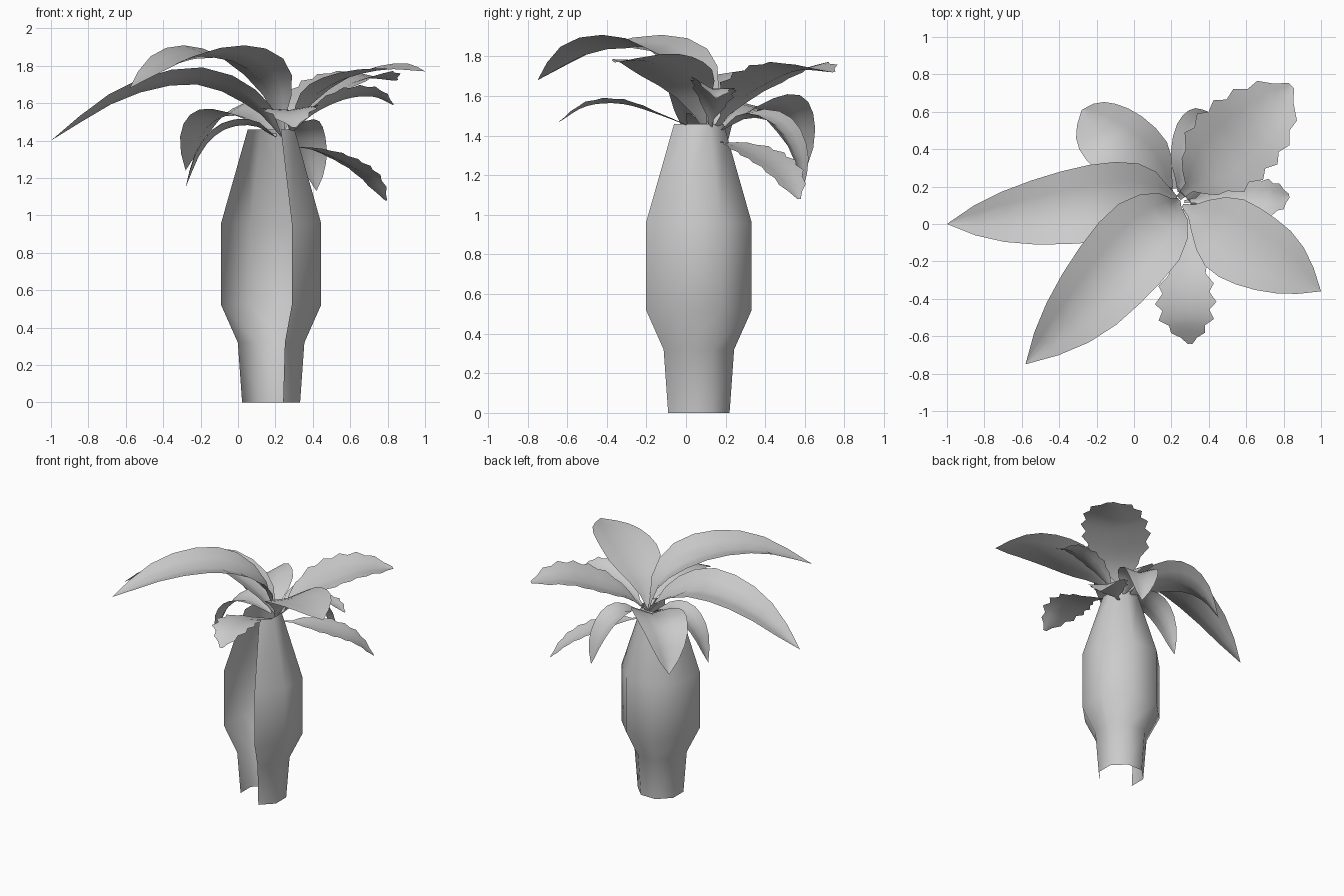
import bpy
import math
from mathutils import Vector

cube = bpy.data.objects.get("Cube")
if cube:
    bpy.data.objects.remove(cube, do_unlink=True)

grey = bpy.data.materials.new("plain grey")
grey.use_nodes = True
grey.diffuse_color = (0.6, 0.6, 0.6, 1)
grey.node_tree.nodes["Principled BSDF"].inputs["Base Color"].default_value = (0.6, 0.6, 0.6, 1)


def add_object(name, verts, rows, cols):
    """Make a smooth grid sheet from rows of vertices."""
    faces = []
    for r in range(rows - 1):
        for c in range(cols - 1):
            a = r * cols + c
            faces.append((a, a + 1, a + cols + 1, a + cols))
    mesh = bpy.data.meshes.new(name)
    mesh.from_pydata(verts, [], faces)
    mesh.materials.append(grey)
    mesh.shade_smooth()
    obj = bpy.data.objects.new(name, mesh)
    bpy.context.collection.objects.link(obj)


def sample(values, t):
    """Piecewise linear lookup."""
    f = t * (len(values) - 1)
    i = min(int(f), len(values) - 2)
    return values[i] + (values[i + 1] - values[i]) * (f - i)


def spline(points, t):
    """Smooth curve through the points."""
    p = [Vector(q) for q in points]
    p = [2 * p[0] - p[1]] + p + [2 * p[-1] - p[-2]]
    f = t * (len(points) - 1)
    i = min(int(f), len(points) - 2)
    u = f - i
    a, b, c, d = p[i:i + 4]
    return 0.5 * (2 * b + (c - a) * u + (2 * a - 5 * b + 4 * c - d) * u ** 2
                  + (3 * b - a - 3 * c + d) * u ** 3)


# Trunk: eight-sided open shell with two sides missing at the front
profile = [(0.155, 0), (0.178, 0.32), (0.267, 0.52), (0.267, 0.96), (0.125, 1.46)]
trunk = []
for apothem, z in profile:
    radius = apothem / math.cos(math.pi / 8)
    for k in range(7):
        angle = math.radians(-67.5 + 45 * k)
        trunk.append((0.177 + radius * math.cos(angle), 0.065 + radius * math.sin(angle), z))
add_object("trunk", trunk, len(profile), 7)

# Leaf outlines: half width along the length
POINTED = [0.05, 0.4, 0.85, 1, 1, 0.92, 0.76, 0.48, 0]
NARROW_BASE = [0.04, 0.2, 0.62, 0.95, 1, 0.95, 0.8, 0.48, 0]
ROUNDED = [0.06, 0.12, 0.55, 0.9, 1, 0.97, 0.85, 0.6, 0.08]
SPADE = [0.06, 0.1, 0.25, 0.6, 0.9, 1, 0.9, 0.55, 0.08]


def leaf(name, points, width, outline, teeth=0.0, fold=0.3, roll=0):
    """Sheet along a curved midrib, folded into a channel; roll raises its left edge."""
    rows = 17 if teeth else 11
    chord = Vector(points[-1]) - Vector(points[0])
    level = Vector((-chord.y, chord.x, 0)).normalized()
    tilt = math.radians(roll)
    verts = []
    for r in range(rows):
        t = r / (rows - 1)
        mid = spline(points, t)
        along = (spline(points, min(t + 0.02, 1)) - spline(points, max(t - 0.02, 0))).normalized()
        up = along.cross(level).normalized()
        side = level * math.cos(tilt) + up * math.sin(tilt)
        normal = up * math.cos(tilt) - level * math.sin(tilt)
        w = width * sample(outline, t)
        sweep = teeth * 0.25 * w
        if r % 2:
            sweep = 0
            if t > 0.2:
                w *= 1 - teeth
        for s in (-1, -0.5, 0, 0.5, 1):
            verts.append(mid + side * (s * w) + (normal * fold * w + along * sweep) * abs(s))
    add_object(name, verts, rows, 5)


# Large pointed leaves
leaf("right_long_leaf", [(0.23, 0.14, 1.42), (0.08, 0.13, 1.57), (-0.22, 0.1, 1.7),
     (-0.6, 0.045, 1.63), (-1, 0, 1.4)], 0.21, POINTED, roll=8)
leaf("front_long_leaf", [(0.24, 0.13, 1.42), (0.17, 0.05, 1.67), (-0.03, -0.16, 1.825),
     (-0.29, -0.46, 1.825), (-0.58, -0.75, 1.68)], 0.23, NARROW_BASE)
leaf("left_broad_leaf", [(0.26, 0.1, 1.42), (0.39, 0.02, 1.62), (0.57, -0.1, 1.73),
     (0.79, -0.22, 1.78), (1, -0.36, 1.77)], 0.215, NARROW_BASE, fold=0.12, roll=5)

# Drooping leaves at the back and under the long right leaf
leaf("back_right_leaf", [(0.2, 0.17, 1.42), (0.08, 0.3, 1.51), (-0.07, 0.43, 1.53),
     (-0.19, 0.52, 1.44), (-0.28, 0.61, 1.24)], 0.19, POINTED, roll=-6)
leaf("low_right_leaf", [(0.2, 0.13, 1.42), (0.08, 0.12, 1.48), (-0.07, 0.12, 1.46),
     (-0.19, 0.12, 1.35), (-0.28, 0.12, 1.15)], 0.12, POINTED)
leaf("back_leaf", [(0.24, 0.17, 1.42), (0.29, 0.32, 1.49), (0.33, 0.46, 1.45),
     (0.38, 0.55, 1.31), (0.42, 0.59, 1.13)], 0.125, POINTED, roll=5)

# Toothed leaves
leaf("back_left_leaf", [(0.24, 0.14, 1.42), (0.36, 0.26, 1.57), (0.52, 0.42, 1.67),
     (0.68, 0.57, 1.73), (0.84, 0.74, 1.72)], 0.25, ROUNDED, 0.13, 0.2)
leaf("front_small_leaf", [(0.27, 0.08, 1.42), (0.3, -0.12, 1.5), (0.28, -0.32, 1.56),
     (0.28, -0.5, 1.55), (0.3, -0.64, 1.47)], 0.165, SPADE, 0.2, 0.12, 3)
leaf("left_small_leaf", [(0.27, 0.12, 1.42), (0.4, 0.13, 1.54), (0.57, 0.13, 1.62),
     (0.72, 0.135, 1.635), (0.83, 0.15, 1.59)], 0.12, ROUNDED, 0.15, 0.3, -14)
leaf("low_back_left_leaf", [(0.27, 0.16, 1.37), (0.4, 0.25, 1.35), (0.55, 0.38, 1.29),
     (0.68, 0.49, 1.21), (0.79, 0.57, 1.08)], 0.14, ROUNDED, 0.15, 0.15, 3)
